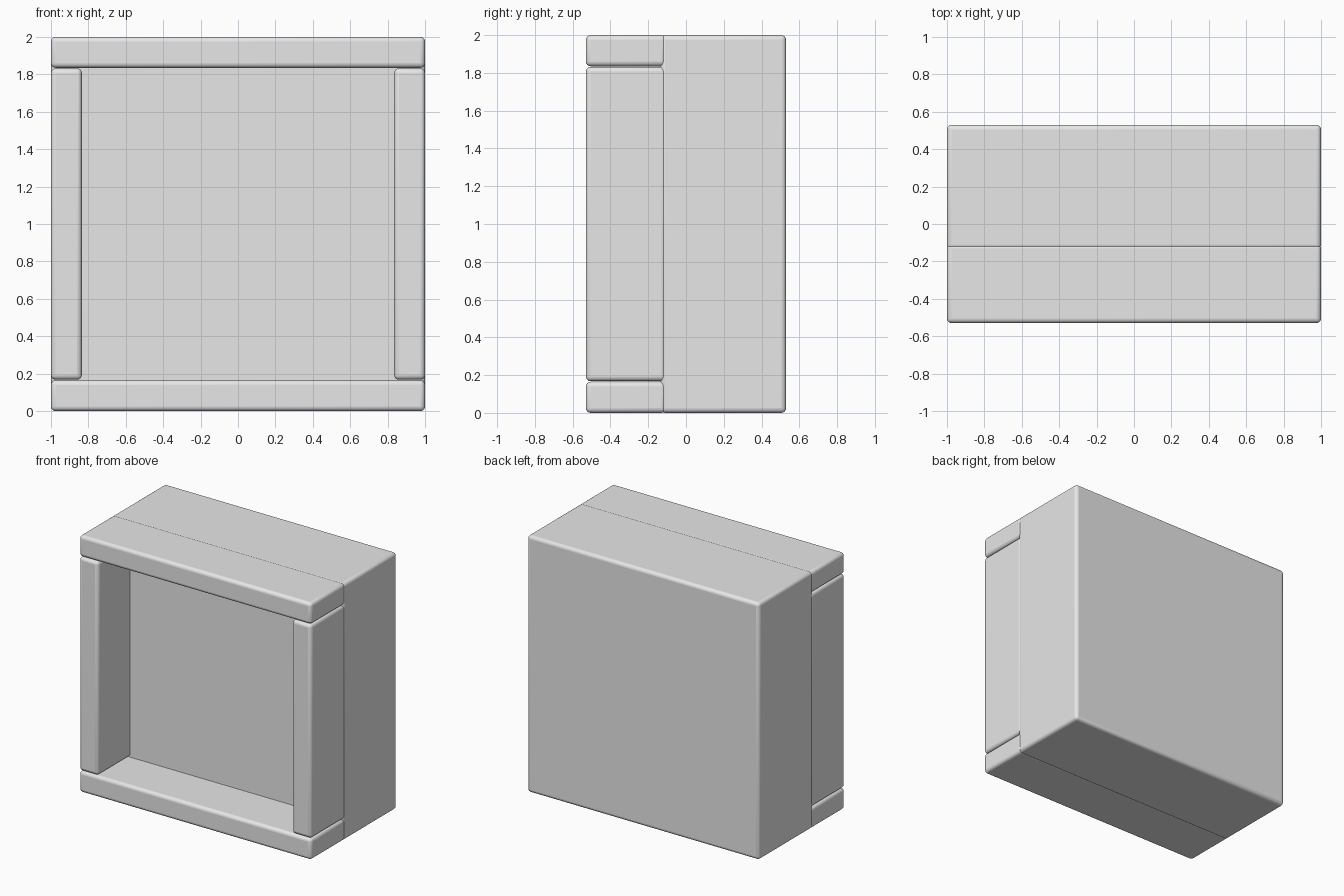
import bpy

# Remove the default cube
cube = bpy.data.objects.get("Cube")
if cube:
    bpy.data.objects.remove(cube, do_unlink=True)

# Single plain grey
grey = bpy.data.materials.new("plain_grey")
grey.use_nodes = True
colour = (0.8, 0.8, 0.8, 1)
grey.diffuse_color = colour
grey.node_tree.nodes["Principled BSDF"].inputs["Base Color"].default_value = colour


def rounded_box(name, low, high, radius=0.025):
    """Box between two corners with softly rounded edges."""
    centre = [(a + b) / 2 for a, b in zip(low, high)]
    bpy.ops.mesh.primitive_cube_add(size=1, location=centre)
    box = bpy.context.object
    box.name = name
    box.scale = [b - a for a, b in zip(low, high)]
    bpy.ops.object.transform_apply(location=False, rotation=False, scale=True)
    box.data.materials.append(grey)
    bevel = box.modifiers.new("rounded_edges", "BEVEL")
    bevel.width = radius
    bevel.segments = 4
    bpy.ops.object.shade_smooth_by_angle()
    return box


FRONT, BACK = -0.53, 0.53
SEAM_FRONT, SEAM_BACK = -0.135, -0.105   # frame and body overlap slightly here
RAIL = 0.165

# Solid body
rounded_box("body", (-1, SEAM_FRONT, 0), (1, BACK, 2))

# Horizontal frame rails
for name, z in (("bottom_rail", 0), ("top_rail", 2 - RAIL)):
    rounded_box(name, (-1, FRONT, z), (1, SEAM_BACK, z + RAIL))

# Upright frame posts between the rails
for name, x in (("right_post", -1), ("left_post", 1 - RAIL)):
    rounded_box(name, (x, FRONT, RAIL + 0.003), (x + RAIL, SEAM_BACK, 2 - RAIL - 0.003))
